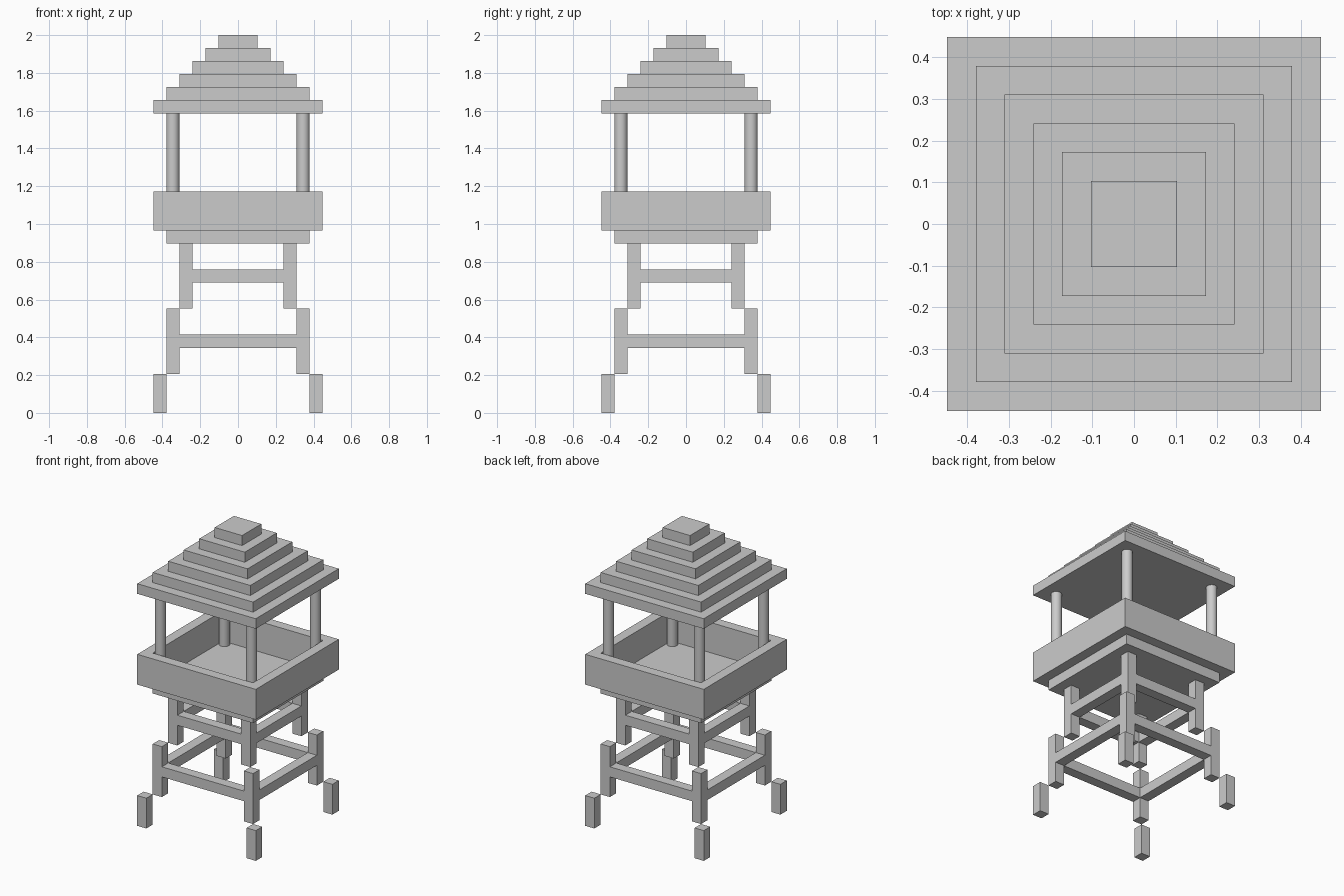
import bpy

cube = bpy.data.objects.get("Cube")
if cube:
    bpy.data.objects.remove(cube, do_unlink=True)

U = 2 / 29  # one building block; the tower is 29 blocks tall

grey = bpy.data.materials.new("plain grey")
grey.use_nodes = True
colour = (0.6, 0.6, 0.6, 1)
grey.diffuse_color = colour
grey.node_tree.nodes["Principled BSDF"].inputs["Base Color"].default_value = colour

CORNERS = {"front_left": (1, -1), "front_right": (-1, -1),
           "back_left": (1, 1), "back_right": (-1, 1)}


def box(name, x, y, z0, z1, wide, deep):
    """Box centred on x, y from z0 to z1, all in blocks."""
    bpy.ops.mesh.primitive_cube_add(size=1, location=(x * U, y * U, (z0 + z1) / 2 * U))
    ob = bpy.context.object
    ob.name = name
    ob.scale = (wide * U, deep * U, (z1 - z0) * U)
    bpy.ops.object.transform_apply(location=False, rotation=False, scale=True)
    ob.data.materials.append(grey)
    return ob


def post(name, x, y, z0, z1):
    bpy.ops.mesh.primitive_cylinder_add(vertices=32, radius=U / 2, depth=(z1 - z0) * U,
                                        location=(x * U, y * U, (z0 + z1) / 2 * U))
    ob = bpy.context.object
    ob.name = name
    ob.data.materials.append(grey)
    bpy.ops.object.shade_smooth_by_angle()


def legs(name, r, z0, z1):
    for corner, (sx, sy) in CORNERS.items():
        box(f"{name}_{corner}", sx * r, sy * r, z0, z1, 1, 1)


def square_frame(name, r, z0, z1, corners):
    """Four bars round a square; the front and back bars may fill the corners."""
    long = 2 * r + (1 if corners else -1)
    for side, s in (("front", -1), ("back", 1)):
        box(f"{name}_{side}", 0, s * r, z0, z1, long, 1)
    for side, s in (("left", 1), ("right", -1)):
        box(f"{name}_{side}", s * r, 0, z0, z1, 1, 2 * r - 1)


# Stepped legs and cross beams
legs("foot", 6, 0, 3)
legs("lower_leg", 5, 3, 8)
square_frame("lower_beam", 5, 5, 6, False)
legs("upper_leg", 4, 8, 13)
square_frame("upper_beam", 4, 10, 11, False)

# Lookout platform with parapet
box("platform_floor", 0, 0, 13, 14, 11, 11)
square_frame("parapet", 6, 14, 17, True)

# Round roof posts
for corner, (sx, sy) in CORNERS.items():
    post(f"roof_post_{corner}", sx * 5, sy * 5, 14, 23)

# Stepped roof
for i in range(6):
    box(f"roof_tier_{i + 1}", 0, 0, 23 + i, 24 + i, 13 - 2 * i, 13 - 2 * i)
